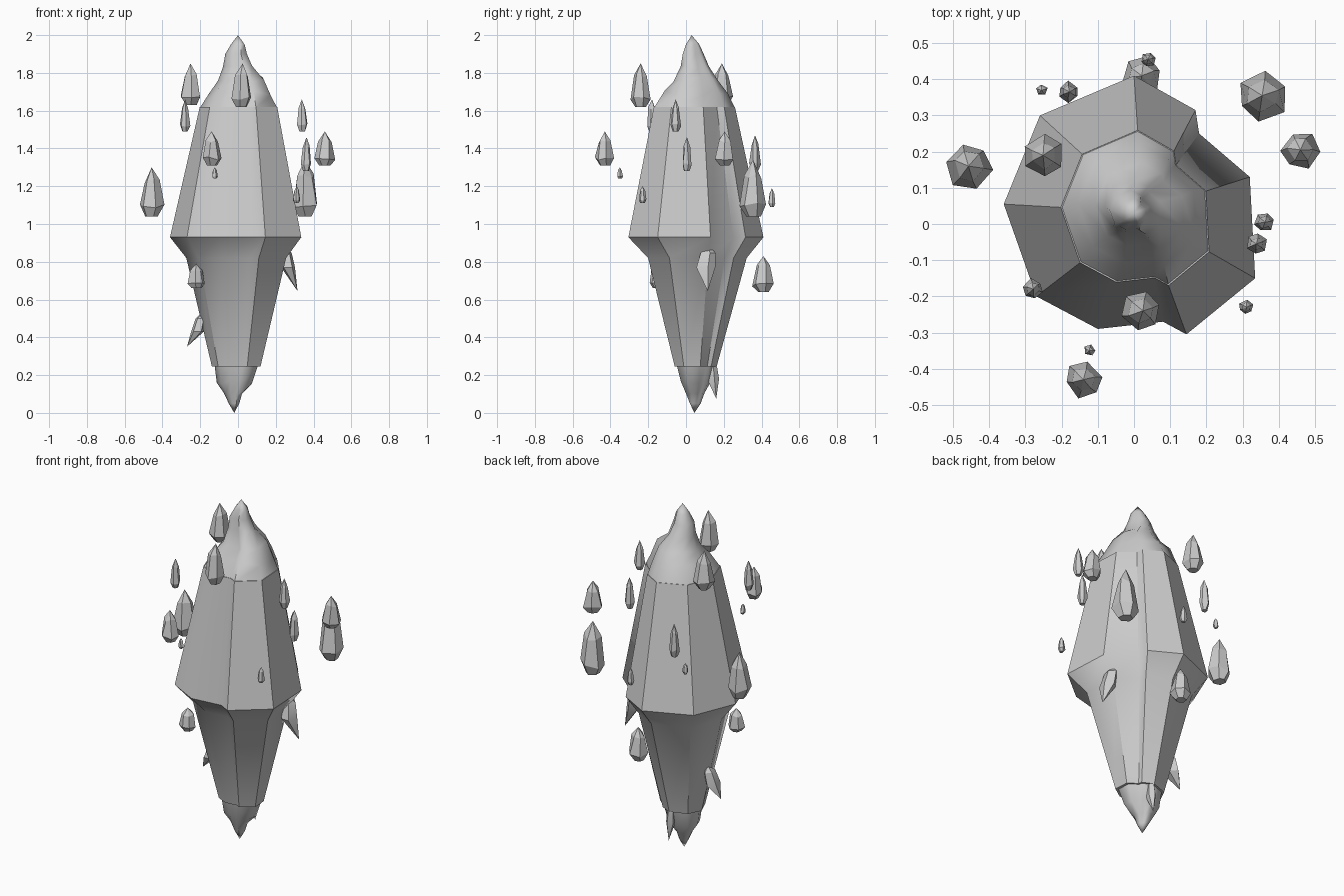
import bpy, bmesh, math, random
from mathutils import Vector

if "Cube" in bpy.data.objects:
    bpy.data.objects.remove(bpy.data.objects["Cube"])

stone = bpy.data.materials.new("grey_stone")
stone.diffuse_color = (0.6, 0.6, 0.6, 1)
stone.use_nodes = True
stone.node_tree.nodes["Principled BSDF"].inputs["Base Color"].default_value = stone.diffuse_color

# irregular plan of the rock at its widest level
PLAN = [(-.36, .055), (-.27, -.20), (-.10, -.29), (.08, -.27), (.145, -.305), (.335, -.15),
        (.32, .13), (.18, .25), (.17, .315), (0, .41), (-.26, .30)]


def finish(bm, name, smooth=None):
    bmesh.ops.recalc_face_normals(bm, faces=bm.faces)
    me = bpy.data.meshes.new(name)
    bm.to_mesh(me)
    bm.free()
    me.materials.append(stone)
    ob = bpy.data.objects.new(name, me)
    bpy.context.collection.objects.link(ob)
    if smooth:
        bpy.ops.object.select_all(action='DESELECT')
        ob.select_set(True)
        bpy.context.view_layer.objects.active = ob
        bpy.ops.object.shade_smooth_by_angle(angle=math.radians(smooth))
    return ob


def skin(name, rings, tip_low=None, tip_high=None, smooth=None):
    """Bridge rings of equal point count; close ends with a tip or a flat cap."""
    bm = bmesh.new()
    loops = [[bm.verts.new(p) for p in r] for r in rings]
    n = len(loops[0])
    for a, b in zip(loops, loops[1:]):
        for i in range(n):
            j = (i + 1) % n
            bm.faces.new((a[i], a[j], b[j], b[i]))
    for loop, tip in ((loops[0], tip_low), (loops[-1], tip_high)):
        if tip is None:
            bm.faces.new(loop)
        else:
            t = bm.verts.new(tip)
            for i in range(n):
                bm.faces.new((loop[i], loop[(i + 1) % n], t))
    return finish(bm, name, smooth)


def plan_ring(z, sx, sy, ox, oy, jitter=0, seed=0):
    rnd = random.Random(seed)
    return [(x * sx + ox, y * sy + oy, z + rnd.uniform(-jitter, jitter)) for x, y in PLAN]


# main rock: tapered lower trunk, flared waist, long upper walls
skin("rock_body", [plan_ring(.245, .37, .31, -.005, .035),
                   plan_ring(.82, .76, .73, 0, .022),
                   plan_ring(.93, 1, 1, 0, 0),
                   plan_ring(1.62, .59, .60, .01, .013)], smooth=40)

# eroded crown, ending in a peak
skin("rock_peak", [plan_ring(1.615, .588, .598, .01, .013),
                   plan_ring(1.70, .47, .47, .015, .03, .02, 3),
                   plan_ring(1.765, .35, .33, .02, .035, .012, 4),
                   plan_ring(1.83, .22, .21, 0, .036, .01, 5),
                   plan_ring(1.90, .165, .155, -.008, .03),
                   plan_ring(1.95, .105, .10, 0, .03)],
     tip_high=(0, .03, 2.0), smooth=60)

# broken root below the trunk
skin("rock_root", [plan_ring(.05, .08, .08, -.02, .045),
                   plan_ring(.10, .14, .13, -.025, .045, .01, 6),
                   plan_ring(.165, .27, .22, -.015, .04, .015, 7),
                   plan_ring(.25, .33, .28, -.005, .037)],
     tip_low=(-.02, .045, 0), smooth=60)


def crystal(name, x, y, z0, z1, r, seed, sides=6):
    """Faceted stone: small base, widest low down, narrow shoulder, point."""
    rnd = random.Random(seed)
    h, turn = z1 - z0, rnd.uniform(0, 6.28)
    rings = []
    for t, s in ((0, .55), (.2, 1), (.72, .66)):
        ring = []
        for i in range(sides):
            a = turn + (i + rnd.uniform(-.12, .12)) * math.tau / sides
            k = r * s * rnd.uniform(.9, 1.1)
            z = z0 + h * (t + (rnd.uniform(-.05, .05) if t else 0))
            ring.append((x + k * math.cos(a), y + k * math.sin(a), z))
        rings.append(ring)
    skin(name, rings, (x, y, z0), (x + rnd.uniform(-.1, .1) * r, y, z1))


# floating crystals: x, y, bottom, top, radius
FLOATERS = [(.355, .355, 1.04, 1.34, .07), (.46, .205, 1.31, 1.49, .052),
            (-.455, .16, 1.04, 1.30, .064), (-.25, .19, 1.63, 1.85, .056),
            (.02, .41, .64, .83, .055), (.04, .455, 1.09, 1.19, .02),
            (-.18, .365, 1.28, 1.47, .029), (-.255, .37, 1.20, 1.26, .017),
            (-.28, -.18, 1.49, 1.66, .028), (.02, -.24, 1.62, 1.85, .055),
            (-.14, -.43, 1.31, 1.49, .05), (-.123, -.35, 1.24, 1.30, .016),
            (.31, -.23, 1.11, 1.20, .02), (.34, -.055, 1.49, 1.66, .028),
            (.36, .005, 1.28, 1.46, .027), (-.22, -.15, .66, .79, .047)]
for k, (x, y, z0, z1, r) in enumerate(FLOATERS):
    crystal("floating_crystal_%d" % (k + 1), x, y, z0, z1, r, k + 20, 5 if r < .02 else 6)


def spur(name, top, mid, tip, r):
    """Splinter hanging off the trunk: tapered toward a lower outward tip."""
    top, mid, tip = Vector(top), Vector(mid), Vector(tip)
    rings = []
    for c, s in ((tip.lerp(mid, .45), .45), (mid, 1), (mid.lerp(top, .7), .8)):
        rings.append([c + Vector((math.cos(a) * r * s * .7, math.sin(a) * r * s, 0))
                      for a in (i * math.tau / 5 + .3 for i in range(5))])
    skin(name, rings, tip, top, smooth=30)


spur("side_spur", (.25, .12, .88), (.265, .10, .77), (.315, .115, .645), .055)
spur("lower_spur", (-.19, .07, .53), (-.215, .06, .43), (-.27, .06, .35), .05)
spur("root_spur", (0, .135, .27), (0, .14, .18), (0, .16, .075), .035)
